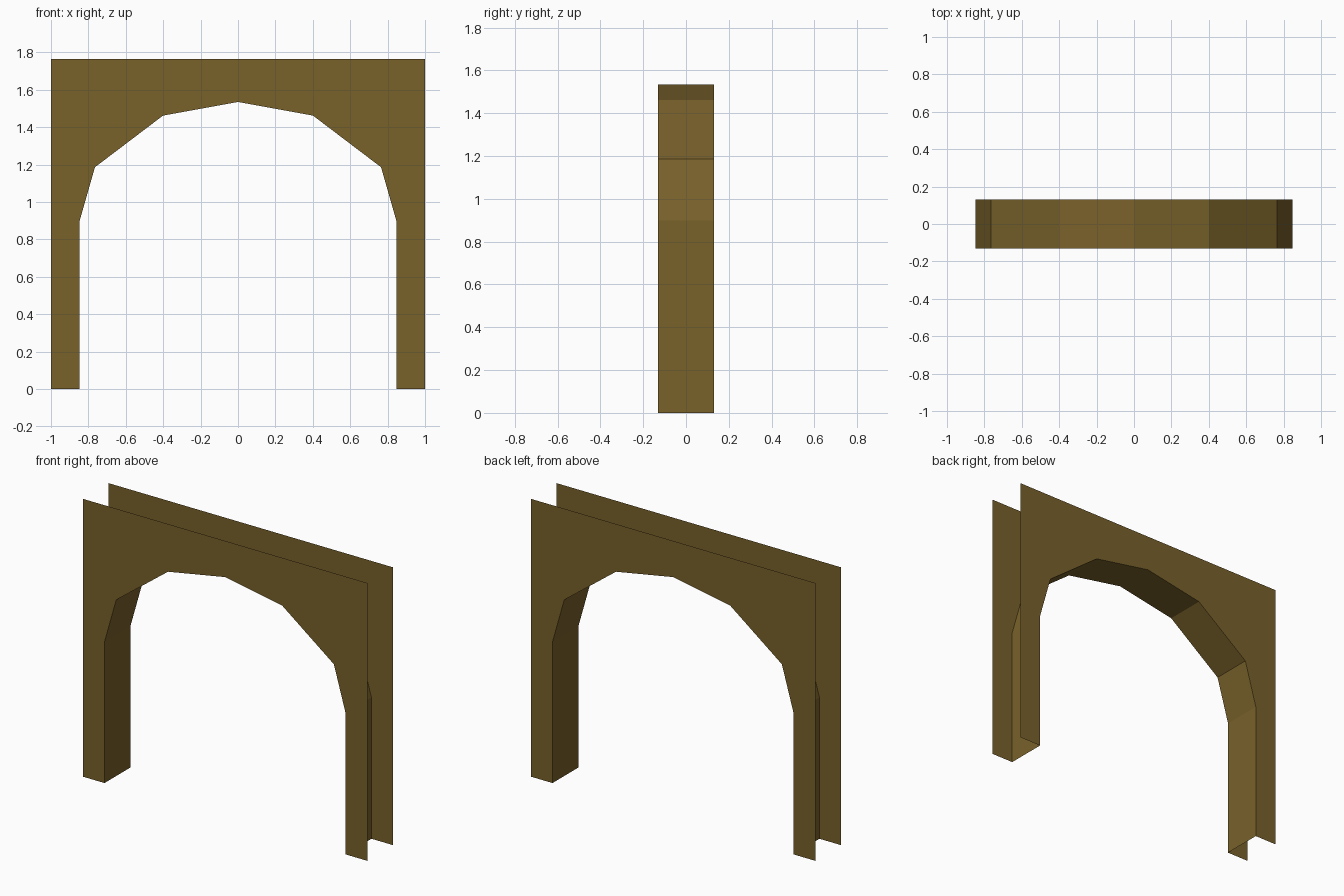
import bpy

if "Cube" in bpy.data.objects:
    bpy.data.objects.remove(bpy.data.objects["Cube"])

HALF_DEPTH = 0.13
TOP = 1.765

# Right half of the arch opening, from floor up to the side of the crown
half = [(0.847, 0.0), (0.847, 0.898), (0.765, 1.186), (0.401, 1.462)]
arch = half + [(0.0, 1.535)] + [(-x, z) for x, z in reversed(half)]
outline = arch + [(-1.0, 0.0), (-1.0, TOP), (1.0, TOP), (1.0, 0.0)]

wood = bpy.data.materials.new("brown_wood")
wood.diffuse_color = (0.19, 0.12, 0.023, 1.0)
wood.use_nodes = True
wood.node_tree.nodes["Principled BSDF"].inputs["Base Color"].default_value = wood.diffuse_color


def make_object(name, verts, faces):
    mesh = bpy.data.meshes.new(name)
    mesh.from_pydata(verts, [], faces)
    mesh.materials.append(wood)
    obj = bpy.data.objects.new(name, mesh)
    bpy.context.collection.objects.link(obj)
    return obj


# Front and back panels, single sheets facing outwards
ring = list(range(len(outline)))
for name, y in (("front_panel", -HALF_DEPTH), ("back_panel", HALF_DEPTH)):
    order = ring[::-1] if y > 0 else ring
    panel = make_object(name, [(x, y, z) for x, z in outline], [order])
    # the sheet must face away from the middle
    if panel.data.polygons[0].normal.y * y < 0:
        panel.data.flip_normals()

# Faceted lining of the opening, facing into the doorway (outer sides, top and feet stay open)
n = len(arch)
verts = [(x, y, z) for y in (-HALF_DEPTH, HALF_DEPTH) for x, z in arch]
lining = make_object("arch_lining", verts,
                     [(i, i + 1, n + i + 1, n + i) for i in range(n - 1)])
if lining.data.polygons[0].normal.x > 0:
    lining.data.flip_normals()
